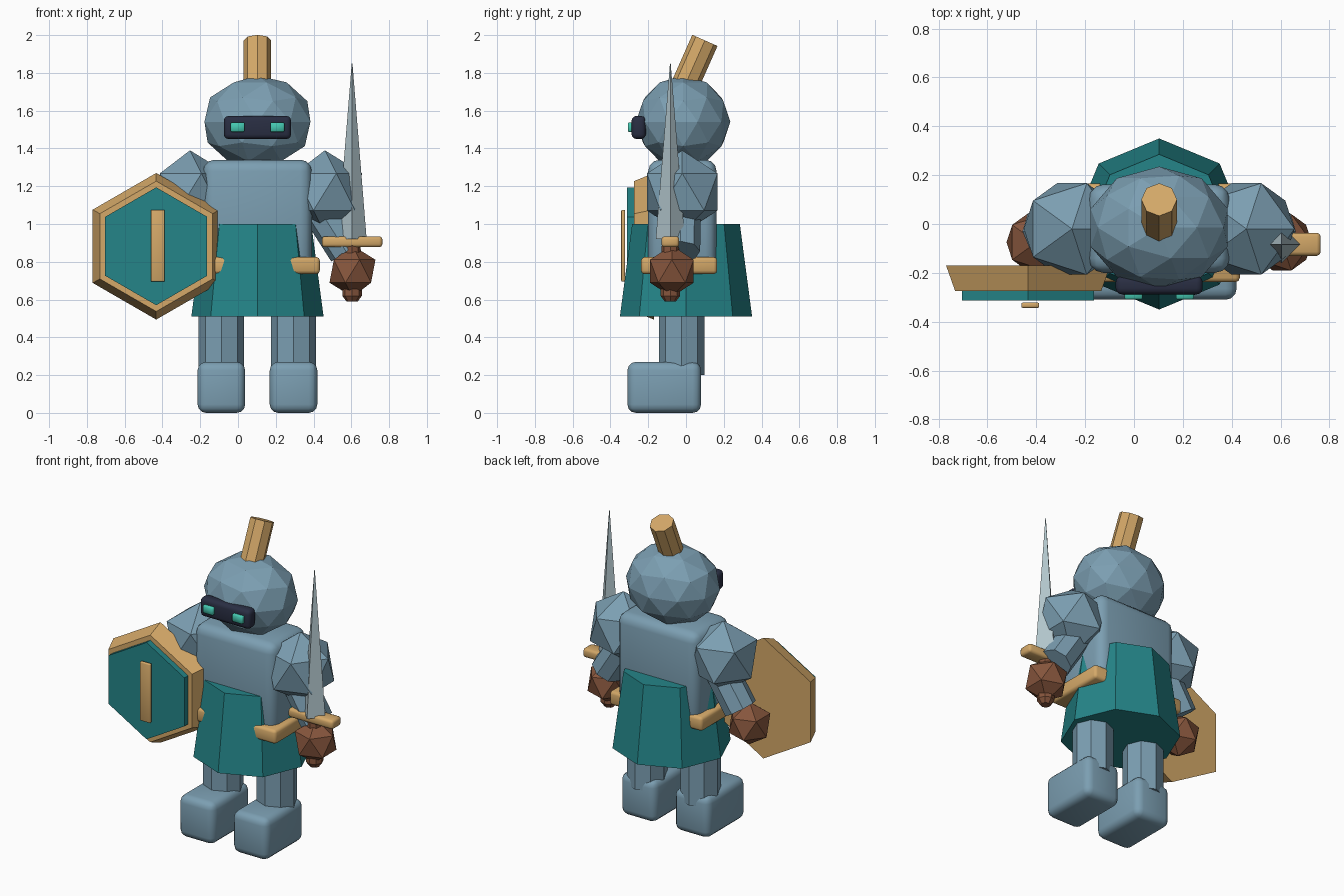
import bpy, bmesh, math
from mathutils import Matrix, Vector

if "Cube" in bpy.data.objects:
    bpy.data.objects.remove(bpy.data.objects["Cube"])


def material(name, rgb):
    m = bpy.data.materials.new(name)
    m.diffuse_color = (*rgb, 1)
    m.use_nodes = True
    m.node_tree.nodes["Principled BSDF"].inputs["Base Color"].default_value = m.diffuse_color
    return m


STEEL = material("steel blue", (0.20, 0.345, 0.445))
GOLD = material("gold", (0.66, 0.395, 0.14))
TEAL = material("teal", (0.018, 0.235, 0.25))
BROWN = material("leather brown", (0.24, 0.092, 0.046))
DARK = material("visor dark", (0.022, 0.027, 0.055))
GLOW = material("eye mint", (0.06, 0.58, 0.44))
BLADE = material("blade grey", (0.44, 0.56, 0.60))

CX = 0.103  # body centre line


def finish(name, bm, mat, loc, rot=None, smooth=False):
    bmesh.ops.recalc_face_normals(bm, faces=bm.faces)
    me = bpy.data.meshes.new(name)
    bm.to_mesh(me)
    bm.free()
    me.materials.append(mat)
    ob = bpy.data.objects.new(name, me)
    bpy.context.collection.objects.link(ob)
    ob.matrix_world = Matrix.Translation(loc) @ (rot or Matrix())
    if smooth:
        bpy.ops.object.select_all(action='DESELECT')
        ob.select_set(True)
        bpy.context.view_layer.objects.active = ob
        bpy.ops.object.shade_smooth_by_angle(angle=math.radians(50))
    return ob


def box(name, mat, lo, hi, bevel, segments=3):
    """Rounded box between two corners."""
    lo, hi = Vector(lo), Vector(hi)
    bm = bmesh.new()
    bmesh.ops.create_cube(bm, size=1)
    bmesh.ops.scale(bm, vec=hi - lo, verts=bm.verts)
    bmesh.ops.bevel(bm, geom=bm.edges[:], offset=bevel, segments=segments,
                    profile=0.5, affect='EDGES')
    return finish(name, bm, mat, (lo + hi) / 2, smooth=True)


def ball(name, mat, loc, size, level):
    """Faceted ball."""
    bm = bmesh.new()
    bmesh.ops.create_icosphere(bm, subdivisions=level, radius=1)
    bmesh.ops.scale(bm, vec=size, verts=bm.verts)
    return finish(name, bm, mat, loc)


def rod(name, mat, a, b, r1, r2, sides):
    """Faceted cylinder or cone from a to b."""
    a, b = Vector(a), Vector(b)
    d = b - a
    axis = d.normalized()
    rot = Vector((0, 0, 1)).rotation_difference(axis).to_matrix().to_4x4()
    bm = bmesh.new()
    bmesh.ops.create_cone(bm, cap_ends=True, segments=sides,
                          radius1=r1, radius2=r2, depth=d.length)
    return finish(name, bm, mat, (a + b) / 2, rot)


# head, plume, visor and eyes
ball("helmet", STEEL, (CX, -0.015, 1.541), (0.295, 0.25, 0.245), 2)
rod("plume", GOLD, (CX, -0.012, 1.72), (CX, 0.100, 1.972), 0.073, 0.073, 8)
box("visor", DARK, (CX - 0.178, -0.288, 1.45), (CX + 0.178, -0.213, 1.572), 0.025)
for side, tag in ((-1, "left"), (1, "right")):
    ex = CX + side * 0.105
    box("eye_" + tag, GLOW, (ex - 0.037, -0.308, 1.488), (ex + 0.037, -0.27, 1.537), 0.005, 1)

# torso, belt and skirt
box("torso", STEEL, (CX - 0.288, -0.2, 0.75), (CX + 0.288, 0.162, 1.34), 0.06)
box("belt", GOLD, (CX - 0.33, -0.238, 0.735), (CX + 0.33, 0.165, 0.825), 0.018, 2)
rod("skirt", TEAL, (CX, 0, 0.51), (CX, 0, 1.0), 0.35, 0.285, 8)

# limbs on both sides
for side, tag in ((-1, "left"), (1, "right")):
    lx = CX + side * 0.191
    rod("leg_" + tag, STEEL, (lx, -0.023, 0.2), (lx, -0.023, 0.62), 0.12, 0.12, 8)
    box("foot_" + tag, STEEL, (lx - 0.126, -0.31, 0), (lx + 0.126, 0.08, 0.27), 0.045)
    ball("shoulder_" + tag, STEEL, (CX + side * 0.357, -0.02, 1.17), (0.22, 0.22, 0.22), 1)
    rod("arm_" + tag, STEEL, (CX + side * 0.30, -0.02, 1.13),
        (CX + side * 0.475, -0.025, 0.855), 0.1, 0.1, 8)
    ball("hand_" + tag, BROWN, (CX + side * 0.503, -0.075, 0.75), (0.136, 0.136, 0.136), 1)

# sword
SX, SY = 0.604, -0.083
rod("sword_grip", BROWN, (SX, SY, 0.62), (SX, SY, 0.9), 0.052, 0.045, 8)
rod("sword_pommel", BROWN, (SX, SY, 0.59), (SX, SY, 0.62), 0.03, 0.052, 8)
box("sword_guard", GOLD, (SX - 0.16, SY - 0.047, 0.877), (SX + 0.16, SY + 0.047, 0.935), 0.016, 2)
rod("sword_blade", BLADE, (SX, SY, 0.92), (SX, SY, 1.85), 0.077, 0.002, 4)


# shield: hexagonal layers facing forward
def hexagon(name, mat, y_back, y_front, r_back, r_front):
    bm = bmesh.new()
    bmesh.ops.create_cone(bm, cap_ends=True, segments=6, radius1=r_back,
                          radius2=r_front, depth=y_back - y_front)
    finish(name, bm, mat, (-0.433, (y_back + y_front) / 2, 0.882),
           Matrix.Rotation(math.pi / 2, 4, 'X'))


hexagon("shield_rim", GOLD, -0.17, -0.275, 0.388, 0.345)
hexagon("shield_face", TEAL, -0.27, -0.313, 0.312, 0.312)
box("shield_bar", GOLD, (-0.461, -0.343, 0.695), (-0.388, -0.322, 1.075), 0.006, 2)
